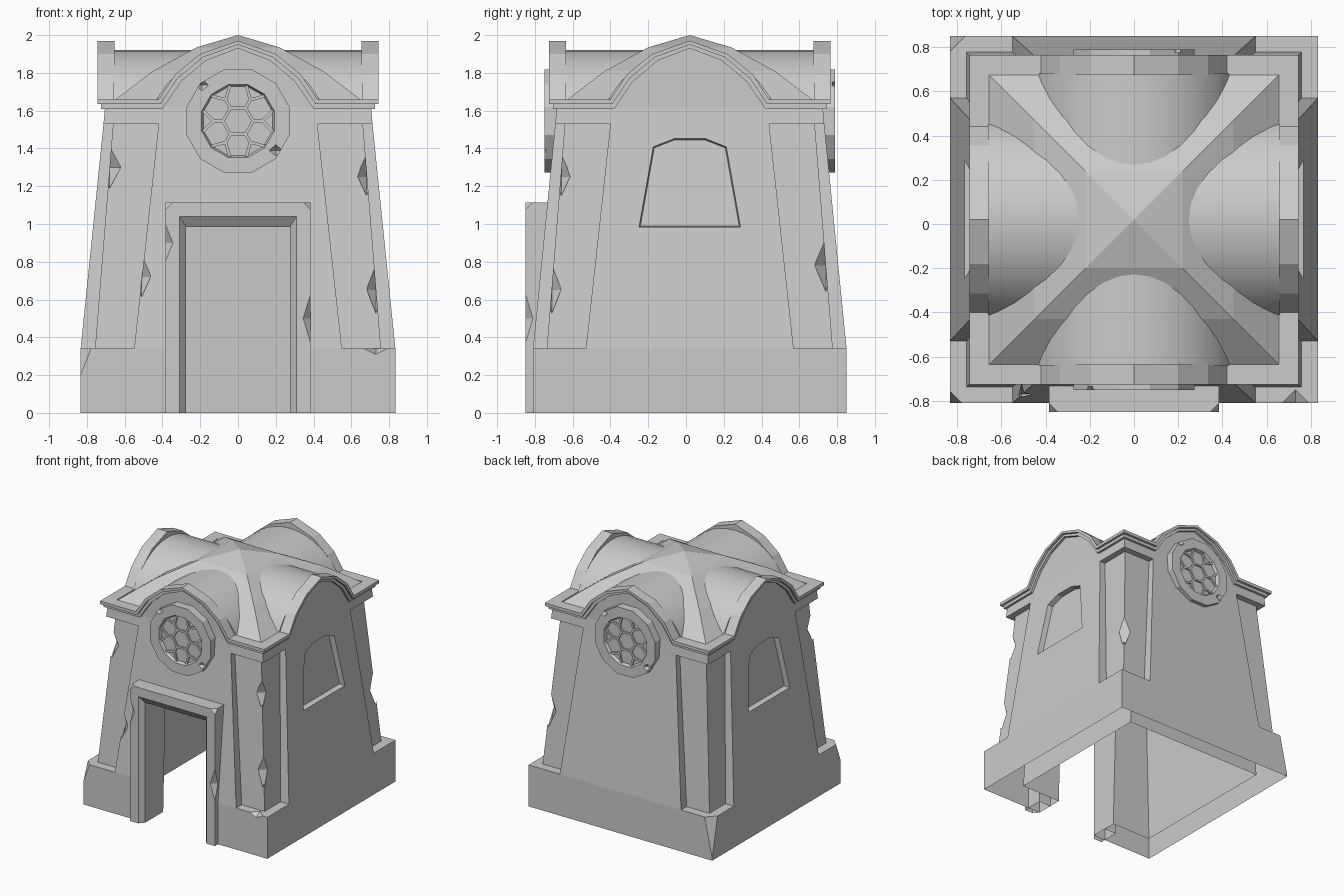
import bpy, bmesh, math
from mathutils import Matrix, Vector

cube = bpy.data.objects.get("Cube")
if cube:
    bpy.data.objects.remove(cube, do_unlink=True)

stone = bpy.data.materials.new("grey stone")
stone.use_nodes = True
stone.diffuse_color = (0.6, 0.6, 0.6, 1)
stone.node_tree.nodes["Principled BSDF"].inputs["Base Color"].default_value = (0.6, 0.6, 0.6, 1)

SHIFT_Y = 0.02            # the building sits slightly behind centre, the door frame in front
SLOPE = 0.099             # inward lean of the walls


def finish(bm, name, turn=0, cutter=False):
    """Turn a bmesh into an object; turn counts quarter turns from front to +x."""
    bm.transform(Matrix.Translation((0, SHIFT_Y, 0)) @ Matrix.Rotation(turn * math.pi / 2, 4, 'Z'))
    bmesh.ops.recalc_face_normals(bm, faces=bm.faces)
    mesh = bpy.data.meshes.new(name)
    bm.to_mesh(mesh)
    bm.free()
    mesh.materials.append(stone)
    ob = bpy.data.objects.new(name, mesh)
    bpy.context.collection.objects.link(ob)
    ob.hide_render = cutter
    return ob


def bridge(bm, a, b):
    for i in range(len(a)):
        j = (i + 1) % len(a)
        bm.faces.new((a[i], a[j], b[j], b[i]))


def loft(name, levels, cutter=False, yc=0):
    """Stack of rectangles (half x, half y, z) centred on yc."""
    bm = bmesh.new()
    rings = [[bm.verts.new((sx * x, yc + sy * y, z)) for sx, sy in ((-1, -1), (1, -1), (1, 1), (-1, 1))]
             for x, y, z in levels]
    for a, b in zip(rings, rings[1:]):
        bridge(bm, a, b)
    bm.faces.new(rings[0])
    bm.faces.new(rings[-1])
    return finish(bm, name, 0, cutter)


def prism(name, pts, d0, d1, turn=0, lean=0, taper=1, cutter=False):
    """Outline (u, z) pushed outward from d0 to d1; the d0 end is scaled by taper."""
    bm = bmesh.new()
    mid = (min(p[1] for p in pts) + max(p[1] for p in pts)) / 2
    rings = []
    for d, s in ((d0, taper), (d1, 1)):
        rings.append([bm.verts.new((u * s, -(d - lean * (z - mid)), mid + (z - mid) * s))
                      for u, z in pts])
    bridge(bm, *rings)
    for r in rings:
        bm.faces.new(r)
    return finish(bm, name, turn, cutter)


def ring(name, profile, n, zc, turn):
    """Closed (radius, depth) profile swept round a horizontal axis."""
    bm = bmesh.new()
    loops = []
    for i in range(n):
        a = math.tau * (i + 0.5) / n
        loops.append([bm.verts.new((r * math.sin(a), -d, zc + r * math.cos(a))) for r, d in profile])
    for i in range(n):
        bridge(bm, loops[i], loops[(i + 1) % n])
    return finish(bm, name, turn)


def chip(pos, width, height):
    """Tall octahedron that bites a faceted nick out of an edge."""
    bm = bmesh.new()
    bmesh.ops.create_uvsphere(bm, u_segments=4, v_segments=2, radius=1)
    bm.transform(Matrix.Translation(pos) @ Matrix.Diagonal((width, width, height, 1)))
    return finish(bm, "chip_cutter", 0, True)


def combine(target, others, operation):
    for other in others:
        mod = target.modifiers.new("cut", 'BOOLEAN')
        mod.operation, mod.solver, mod.object = operation, 'EXACT', other
        bpy.context.view_layer.objects.active = target
        bpy.ops.object.modifier_apply(modifier=mod.name)
        bpy.data.objects.remove(other, do_unlink=True)


def open_underside(ob):
    """Leave the part open where it meets the ground."""
    bm = bmesh.new()
    bm.from_mesh(ob.data)
    ground = [f for f in bm.faces if all(v.co.z < 0.001 for v in f.verts)]
    bmesh.ops.delete(bm, geom=ground, context='FACES')
    bm.to_mesh(ob.data)
    bm.free()


def mirrored(half):
    """Mirror a right-hand path that ends on the centre line."""
    return half + [(-u, z) for u, z in reversed(half[:-1])]


# Walls: plinth, corner piers and the two pairs of leaning wall slabs
walls = loft("walls", [(0.833, 0.83, 0), (0.833, 0.83, 0.34)])
combine(walls, [
    loft("piers", [(0.76, 0.76, 0.3), (0.757, 0.757, 0.34), (0.66, 0.66, 1.55)]),
    loft("side_slab", [(0.833, 0.55, 0.34), (0.712, 0.42, 1.53)]),
    loft("front_slab", [(0.55, 0.83, 0.34), (0.42, 0.712, 1.53)]),
    loft("wall_head", [(0.712, 0.712, 1.53), (0.704, 0.704, 1.62)]),
], 'UNION')

# Hollow room, doorway and blind side windows
window = mirrored([(0.278, 0.975), (0.2, 1.415), (0.085, 1.46), (0, 1.46)])
cuts = [loft("room_cutter", [(0.64, 0.65, -0.1), (0.56, 0.6, 1.5)], True, 0.05),
        prism("door_cutter", [(-0.275, -0.1), (0.275, -0.1), (0.275, 0.985), (-0.275, 0.985)],
              0.3, 1.0, cutter=True)]
for side in (1, 3):
    cuts.append(prism("window_cutter", window, 0.70, 0.80, side, SLOPE, 0.94, True))

# Chipped stone along pier, wall and plinth edges
for x, y, z, w, h in ((-0.68, -0.68, 1.3, 0.06, 0.13), (0.68, -0.68, 1.25, 0.05, 0.13),
                      (0.73, -0.73, 0.65, 0.05, 0.16), (-0.51, -0.79, 0.72, 0.05, 0.14),
                      (0.72, 0.72, 0.78, 0.06, 0.17), (0.73, -0.83, 0.34, 0.06, 0.03),
                      (-0.833, -0.83, 0.34, 0.055, 0.14), (-0.833, 0.83, 0.34, 0.07, 0.32)):
    cuts.append(chip((x, y, z), w, h))
combine(walls, cuts, 'DIFFERENCE')
open_underside(walls)

# Door frame with a splayed inner edge
bm = bmesh.new()
loops = [[bm.verts.new((u, -d, z)) for u, z in ((w, 0), (w, h), (-w, h), (-w, 0))]
         for w, h, d in ((0.385, 1.115, 0.7), (0.385, 1.115, 0.87), (0.31, 1.04, 0.87),
                         (0.275, 0.985, 0.83), (0.275, 0.985, 0.7))]
for a, b in zip(loops, loops[1:] + loops[:1]):
    for i in range(3):
        bm.faces.new((a[i], a[i + 1], b[i + 1], b[i]))
for i in (0, 3):
    bm.faces.new([lp[i] for lp in loops])
frame = finish(bm, "door_frame")
combine(frame, [chip((s * 0.385, -0.87, z), 0.04, h)
                for s, z, h in ((1, 1.115, 0.04), (-1, 1.115, 0.04), (1, 0.5, 0.13), (-1, 0.9, 0.1))],
        'DIFFERENCE')
open_underside(frame)

# Domed hip roof
loft("hip_roof", [(0.66, 0.66, 1.6), (0.66, 0.66, 1.65), (0.45, 0.45, 1.81),
                  (0.22, 0.22, 1.935), (0.001, 0.001, 2.0)])

# Crossing barrel vaults
R = 0.486
span = math.asin(0.45 / R)
arc = [(R * math.sin(span * t / 8), 1.92 - R + R * math.cos(span * t / 8)) for t in range(-8, 9)]
for k, name in enumerate(("front_back_vault", "side_vault")):
    vault = prism(name, arc + [(0.45, 1.6), (-0.45, 1.6)], -0.661, 0.661, k)
    bpy.ops.object.select_all(action='DESELECT')
    vault.select_set(True)
    bpy.context.view_layer.objects.active = vault
    bpy.ops.object.shade_smooth_by_angle(angle=math.radians(30))

# Gables with a stepped cornice on all four sides
top = [(0.42, 1.66), (0.335, 1.79), (0.2, 1.9), (0, 1.97)]
low = [(0.40, 1.61), (0.30, 1.755), (0.17, 1.865), (0, 1.93)]
mid = [((a + c) / 2, (b + d) / 2) for (a, b), (c, d) in zip(top, low)]


def strip(outer, inner, end):
    up = mirrored([(end, outer[0][1])] + outer)
    down = mirrored([(end, inner[0][1])] + inner)
    return up + down[::-1]


for k, side in enumerate(("front", "left", "back", "right")):
    prism(side + "_gable", mirrored([(0.41, 1.6)] + mid), 0.655, 0.704, k)
    prism(side + "_cornice", strip(top, mid, 0.745), 0.655, 0.745, k)
    prism(side + "_cornice_step", strip(mid, low, 0.725), 0.655, 0.725, k)

# Round windows with tracery on front and back
ZC = 1.545


def polar(r, deg):
    return Vector((r * math.cos(math.radians(deg)), ZC + r * math.sin(math.radians(deg))))


def bar(name, a, b, turn):
    side = (b - a).orthogonal().normalized() * 0.008
    prism(name, [tuple(p) for p in (a + side, b + side, b - side, a - side)], 0.72, 0.756, turn)


for k, side in ((0, "front"), (2, "back")):
    rim = ring(side + "_round_window_rim",
               [(0.283, 0.66), (0.283, 0.77), (0.2, 0.77), (0.19, 0.745), (0.19, 0.66)], 12, ZC, k)
    s = 1 if k == 0 else -1
    combine(rim, [chip((-0.19 * s, -0.77 * s, 1.735), 0.035, 0.03),
                  chip((0.2 * s, -0.77 * s, 1.39), 0.035, 0.03)], 'DIFFERENCE')
    prism(side + "_round_window_pane", [tuple(polar(0.2, 30 * i + 15)) for i in range(12)], 0.66, 0.744, k)
    for a in range(0, 360, 60):
        bar(side + "_tracery_hub", polar(0.08, a), polar(0.08, a + 60), k)
        bar(side + "_tracery_spoke", polar(0.08, a), polar(0.13, a), k)
        for turn in (-17, 17):
            bar(side + "_tracery_fork", polar(0.13, a), polar(0.195, a + turn), k)
